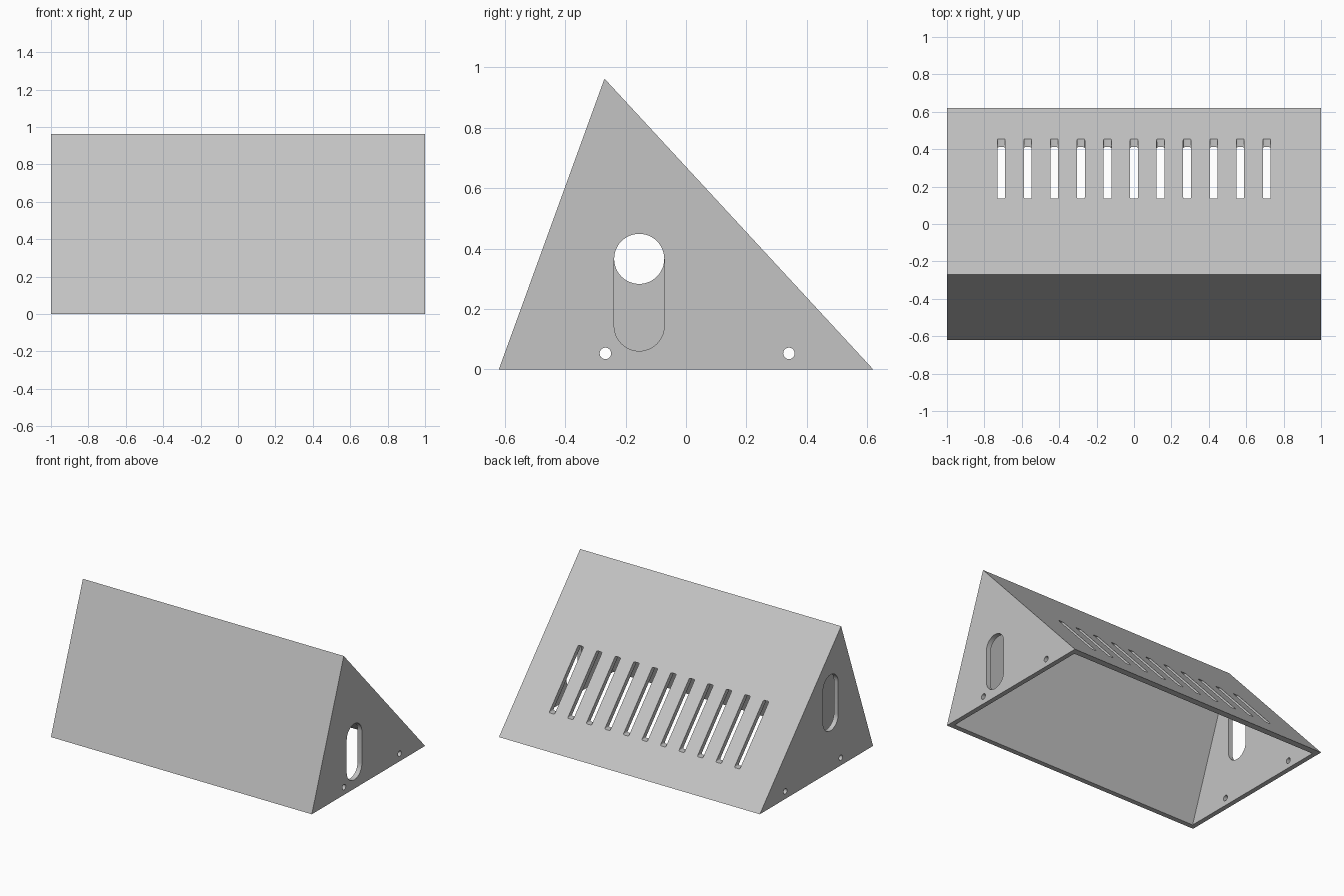
import bpy, bmesh
from math import cos, sin, pi
from mathutils import Vector

if "Cube" in bpy.data.objects:
    bpy.data.objects.remove(bpy.data.objects["Cube"], do_unlink=True)

FRONT, BACK = -0.62, 0.62
APEX_Y, HEIGHT = -0.27, 0.963
WALL = 0.033

grey = bpy.data.materials.new("light grey")
grey.use_nodes = True
colour = (0.55, 0.55, 0.55, 1)
grey.diffuse_color = colour
grey.node_tree.nodes["Principled BSDF"].inputs["Base Color"].default_value = colour


def prism(bm, points, step):
    """Closed solid: a flat outline swept along a vector."""
    face = bm.faces.new([bm.verts.new(p) for p in points])
    swept = bmesh.ops.extrude_face_region(bm, geom=[face], use_keep_orig=True)
    moved = [g for g in swept["geom"] if isinstance(g, bmesh.types.BMVert)]
    bmesh.ops.translate(bm, verts=moved, vec=Vector(step))


def finish(name, bm):
    bmesh.ops.recalc_face_normals(bm, faces=bm.faces)
    mesh = bpy.data.meshes.new(name)
    bm.to_mesh(mesh)
    bm.free()
    mesh.materials.append(grey)
    obj = bpy.data.objects.new(name, mesh)
    bpy.context.collection.objects.link(obj)
    return obj


def rounded(u, v, half_u, half_v, r, steps):
    """Rounded rectangle outline; a capsule or circle when r fills it."""
    pts = []
    for corner, (su, sv) in enumerate([(1, 1), (-1, 1), (-1, -1), (1, -1)]):
        for i in range(steps + 1):
            a = (corner + i / steps) * pi / 2
            p = (round(u + su * (half_u - r) + r * cos(a), 5),
                 round(v + sv * (half_v - r) + r * sin(a), 5))
            if not pts or p != pts[-1]:
                pts.append(p)
    return pts[:-1] if pts[0] == pts[-1] else pts


def cut(target, cutter):
    mod = target.modifiers.new("cut", 'BOOLEAN')
    mod.operation = 'DIFFERENCE'
    mod.solver = 'EXACT'
    mod.object = cutter
    cutter.hide_render = True
    bpy.context.view_layer.objects.active = target
    bpy.ops.object.modifier_apply(modifier=mod.name)
    bpy.data.objects.remove(cutter, do_unlink=True)


# Wedge-shaped outer shell
bm = bmesh.new()
prism(bm, [(-1, FRONT, 0), (-1, BACK, 0), (-1, APEX_Y, HEIGHT)], (2, 0, 0))
housing = finish("wedge_housing", bm)

# Cavity, open at the bottom, leaving walls of even thickness
run_f, run_b = (APEX_Y - FRONT) / HEIGHT, (BACK - APEX_Y) / HEIGHT
in_front = FRONT + WALL * (1 + run_f ** 2) ** 0.5
in_back = BACK - WALL * (1 + run_b ** 2) ** 0.5
top = (in_back - in_front) / (run_f + run_b)
low = -0.1
x0 = -1 + WALL
bm = bmesh.new()
prism(bm, [(x0, in_front + run_f * low, low), (x0, in_back - run_b * low, low),
           (x0, in_front + run_f * top, top)], (-2 * x0, 0, 0))
cut(housing, finish("cavity_cutter", bm))

# Openings: a capsule and two screw holes per end, vent slots in the back
bm = bmesh.new()
for side, capsule_z in ((1, 0.255), (-1, 0.477)):
    outlines = [rounded(-0.155, capsule_z, 0.083, 0.194, 0.083, 12)]
    outlines += [rounded(y, 0.053, 0.019, 0.019, 0.019, 6) for y in (-0.267, 0.341)]
    for outline in outlines:
        prism(bm, [(side * 0.9, y, z) for y, z in outline], (side * 0.2, 0, 0))
for i in range(11):
    outline = rounded((i - 5) * 0.142, 0.351, 0.021, 0.173, 0.007, 3)
    prism(bm, [(x, 0.03, z) for x, z in outline], (0, 0.6, 0))
cut(housing, finish("opening_cutter", bm))

# Smooth hole walls, crisp edges
bpy.ops.object.select_all(action='DESELECT')
housing.select_set(True)
bpy.context.view_layer.objects.active = housing
bpy.ops.object.shade_smooth_by_angle(angle=pi / 6)
